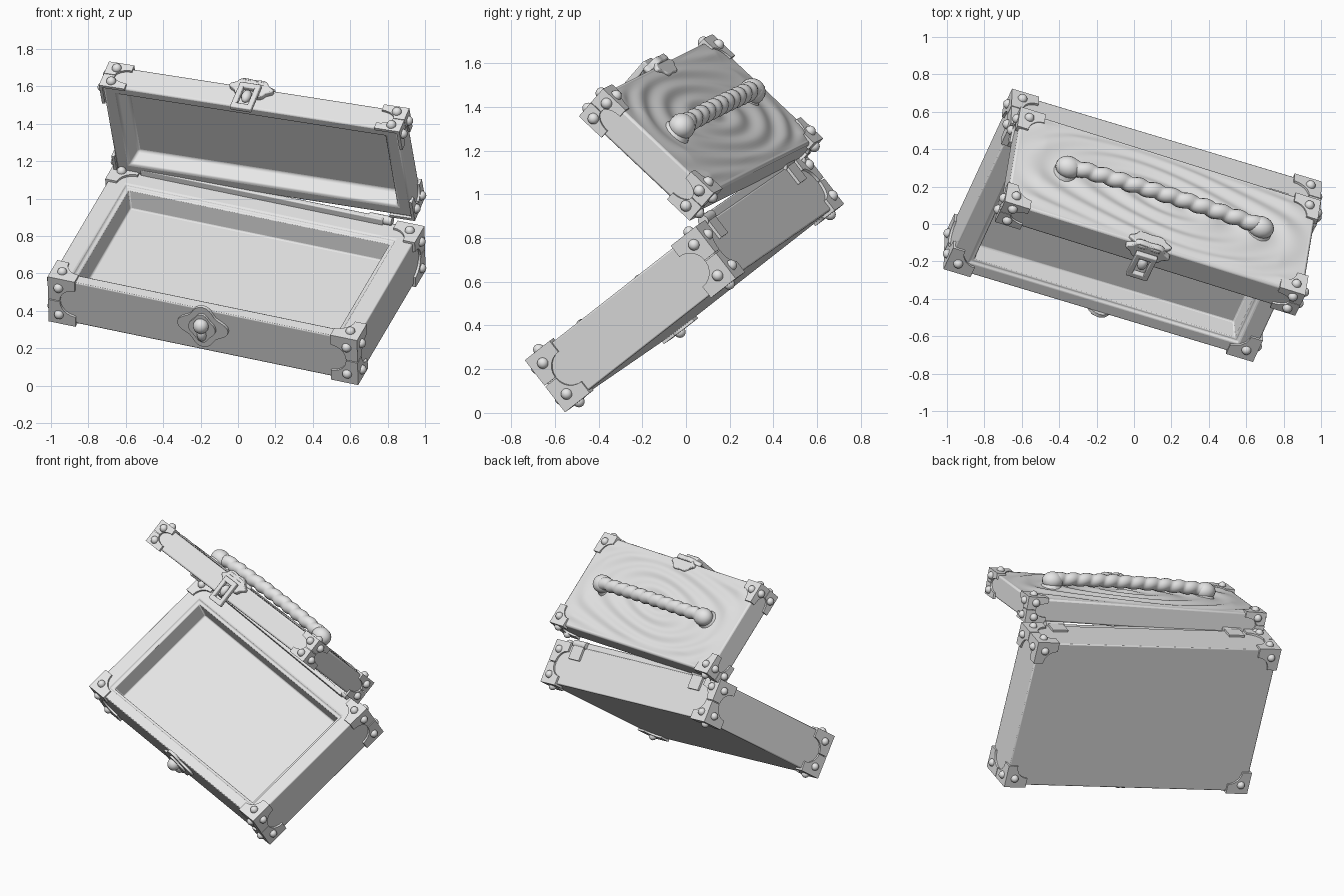
import bpy, bmesh, math
from mathutils import Vector, Matrix

if "Cube" in bpy.data.objects:
    bpy.data.objects.remove(bpy.data.objects["Cube"])

GREY = bpy.data.materials.new("plain grey")
GREY.diffuse_color = (0.8, 0.8, 0.8, 1)
GREY.use_nodes = True
GREY.node_tree.nodes["Principled BSDF"].inputs["Base Color"].default_value = GREY.diffuse_color


def frame(origin, x_dir, y_dir):
    """Local frame: x along the width, y towards the hinge, z outwards."""
    x = Vector(x_dir).normalized()
    z = x.cross(Vector(y_dir)).normalized()
    y = z.cross(x)
    m = Matrix((x, y, z)).transposed().to_4x4()
    m.translation = Vector(origin)
    return m


BASE = frame((-0.005, 0.077, 0.49), (0.94, -0.282, -0.194), (0.325, 0.745, 0.583))
LID = frame((0.105, 0.022, 1.253), (0.944, -0.295, -0.147), (0.116, 0.725, -0.681))


def finish(name, bm, mat, bevel=0.0, angle=40):
    bmesh.ops.recalc_face_normals(bm, faces=bm.faces)
    me = bpy.data.meshes.new(name)
    bm.to_mesh(me)
    bm.free()
    me.materials.append(GREY)
    ob = bpy.data.objects.new(name, me)
    bpy.context.collection.objects.link(ob)
    ob.matrix_world = mat
    if bevel:
        b = ob.modifiers.new("soft edges", 'BEVEL')
        b.width, b.segments = bevel, 2
    bpy.ops.object.select_all(action='DESELECT')
    ob.select_set(True)
    bpy.context.view_layer.objects.active = ob
    bpy.ops.object.shade_smooth_by_angle(angle=math.radians(angle))
    return ob


def skin(bm, rings):
    """Bridge closed rings of points and cap both ends."""
    vs = [[bm.verts.new(p) for p in r] for r in rings]
    n = len(vs[0])
    for a, b in zip(vs, vs[1:]):
        for i in range(n):
            bm.faces.new((a[i], a[(i + 1) % n], b[(i + 1) % n], b[i]))
    bm.faces.new(vs[0])
    bm.faces.new(vs[-1])


def tray(name, mat, w, d, rows, bevel):
    """Open box; each row is (z, side, front and back margin)."""
    bm = bmesh.new()
    rings = []
    for z, s, f, b in rows:
        x, y0, y1 = w / 2 - s, -d / 2 + f, d / 2 - b
        rings.append([(-x, y0, z), (x, y0, z), (x, y1, z), (-x, y1, z)])
    skin(bm, rings)
    return finish(name, bm, mat, bevel)


def box(bm, centre, size):
    bmesh.ops.create_cube(bm, size=1, matrix=Matrix.Translation(centre) @ Matrix.Diagonal((*size, 1)))


def ball(bm, centre, r, squash=(1, 1, 1)):
    bmesh.ops.create_uvsphere(bm, u_segments=16, v_segments=10, radius=r,
                              matrix=Matrix.Translation(centre) @ Matrix.Diagonal((*squash, 1)))


def plate(bm, origin, a, b, out, pts, t):
    """Flat outline in directions a and b, thickened along out."""
    o, a, b, out = Vector(origin), Vector(a), Vector(b), Vector(out)
    skin(bm, [[o + a * p + b * q + out * h for p, q in pts] for h in (-0.004, t)])


def corner_brackets(name, mat, w, d, h, size, caps):
    """Concave corner plates with rivets; caps are the z ends with flat plates."""
    t = 0.013
    axes = [Vector((1, 0, 0)), Vector((0, 1, 0)), Vector((0, 0, 1))]
    lens = [size, size, min(size, h * 0.49)]
    bm = bmesh.new()
    for sx in (-1, 1):
        for sy in (-1, 1):
            for sz in (-1, 1):
                corner = Vector((sx * w / 2, sy * d / 2, h if sz > 0 else 0))
                inward = [-axes[0] * sx, -axes[1] * sy, -axes[2] * sz]
                for k in range(3):
                    if k == 2 and sz not in caps:
                        continue
                    i, j = [(1, 2), (0, 2), (0, 1)][k]
                    la, lb = lens[i], lens[j]
                    pts = [(-t, -t), (la, -t)]
                    for n in range(7):
                        g = n / 6 * math.pi / 2
                        pts.append((la * (1 - 0.62 * math.sin(g)), lb * (1 - 0.62 * math.cos(g))))
                    pts.append((-t, lb))
                    plate(bm, corner, inward[i], inward[j], -inward[k], pts, t)
                    ball(bm, corner + inward[i] * la * .34 + inward[j] * lb * .36 - inward[k] * t, 0.026)
    return finish(name, bm, mat)


# Base box with a shallow stepped cavity
BW, BD, BH = 1.735, 1.03, 0.275
tray("base_box", BASE, BW, BD,
     [(0, 0, 0, 0), (BH, 0, 0, 0), (BH, .10, .065, .13), (BH - .015, .105, .07, .135),
      (BH - .015, .125, .085, .155), (BH - .13, .14, .10, .17)], 0.012)
corner_brackets("base_corner_brackets", BASE, BW, BD, BH, 0.14, (-1, 1))

# Lid, opening facing down in its own frame
LW, LD, LH = 1.675, 0.675, 0.15
tray("lid_box", LID, LW, LD,
     [(LH, 0, 0, 0), (0, 0, 0, 0), (0, .08, .055, .07), (.095, .10, .07, .085)], 0.012)
corner_brackets("lid_corner_brackets", LID, LW, LD, LH, 0.13, (1,))

# Carved growth rings over the lid top
bm = bmesh.new()
bmesh.ops.create_grid(bm, x_segments=110, y_segments=56, size=1)
for v in bm.verts:
    x, y = v.co.x, v.co.y
    r = math.hypot(x * 0.95, y + 0.12 * math.sin(3 * x))
    fade = min(1, 6 * (1 - abs(x)), 6 * (1 - abs(y)))
    v.co = (x * (LW / 2 - .02), y * (LD / 2 - .02),
            LH + .001 + fade * (.006 + .007 * math.cos(r * 21)))
finish("lid_carved_rings", bm, LID, angle=60)

# Twisted handle with round ends
bm = bmesh.new()
N, L, HZ = 110, 1.08, LH + 0.055
rings = []
for i in range(N + 1):
    x = -L / 2 + L * i / N
    z = HZ + 0.012 * math.cos(math.pi * x / L)
    ring = []
    for k in range(16):
        g = k * math.tau / 16
        r = 0.036 + 0.011 * abs(math.sin(x * 33 + g / 2))
        ring.append((x, r * math.cos(g), z + r * math.sin(g)))
    rings.append(ring)
skin(bm, rings)
for s in (-1, 1):
    ball(bm, (s * (L / 2 + .005), 0, HZ - .012), 0.062, (1.15, 1, 0.95))
    bmesh.ops.create_cone(bm, cap_ends=True, segments=16, radius1=.075, radius2=.05, depth=.05,
                          matrix=Matrix.Translation((s * (L / 2 + .005), 0, LH + .015)))
finish("handle", bm, LID, angle=60)


def scallop(rx, rz, n, bump):
    return [(rx * (1 + bump * math.cos(n * g)) * math.cos(g), rz * (1 + bump * math.cos(n * g)) * math.sin(g))
            for g in (k * math.tau / 40 for k in range(40))]


X, Y, Z = (1, 0, 0), (0, 1, 0), (0, 0, 1)
OUT = (0, -1, 0)

# Latch plate with knob on the base front
bm = bmesh.new()
plate(bm, (0, -BD / 2, .165), X, Z, OUT, scallop(.125, .115, 4, .16), .016)
plate(bm, (0, -BD / 2, .165), X, Z, OUT, scallop(.07, .085, 4, .1), .03)
ball(bm, (0, -BD / 2 - .04, .19), .042)
ball(bm, (0, -BD / 2 - .03, .125), .026, (1, 1, 1.6))
finish("latch_plate", bm, BASE)

# Hasp on the lid's free edge: scalloped plate and slotted tongue
bm = bmesh.new()
plate(bm, (-.03, -LD / 2, .125), X, Z, OUT, scallop(.115, .06, 6, .09), .03)
plate(bm, (-.03, -LD / 2 + .02, LH), X, Y, Z, scallop(.11, .055, 6, .09), .02)
for s in (-1, 1):
    box(bm, (-.03 + s * .045, -LD / 2 - .045, .04), (.03, .03, .16))
for z in (-.04, .11):
    box(bm, (-.03, -LD / 2 - .045, z), (.12, .03, .035))
ball(bm, (-.03, -LD / 2 - .04, .045), .027, (1, 1, 1.5))
finish("hasp", bm, LID, bevel=0.006)

# Hinge knuckles and leaves along the back edge
bm = bmesh.new()
for s in (-1, 1):
    bmesh.ops.create_cone(bm, cap_ends=True, segments=16, radius1=.025, radius2=.025, depth=.13,
                          matrix=Matrix.Translation((s * .64, BD / 2 - .005, BH + .015))
                          @ Matrix.Rotation(math.pi / 2, 4, 'Y'))
    box(bm, (s * .64, BD / 2 + .004, BH - .045), (.11, .02, .1))
finish("hinges", bm, BASE)

# Strip joining lid and base between the hinges
bm = bmesh.new()
box(bm, (-.03, BD / 2 - .02, BH + .012), (1.38, .03, .05))
finish("hinge_strip", bm, BASE, bevel=0.006)
